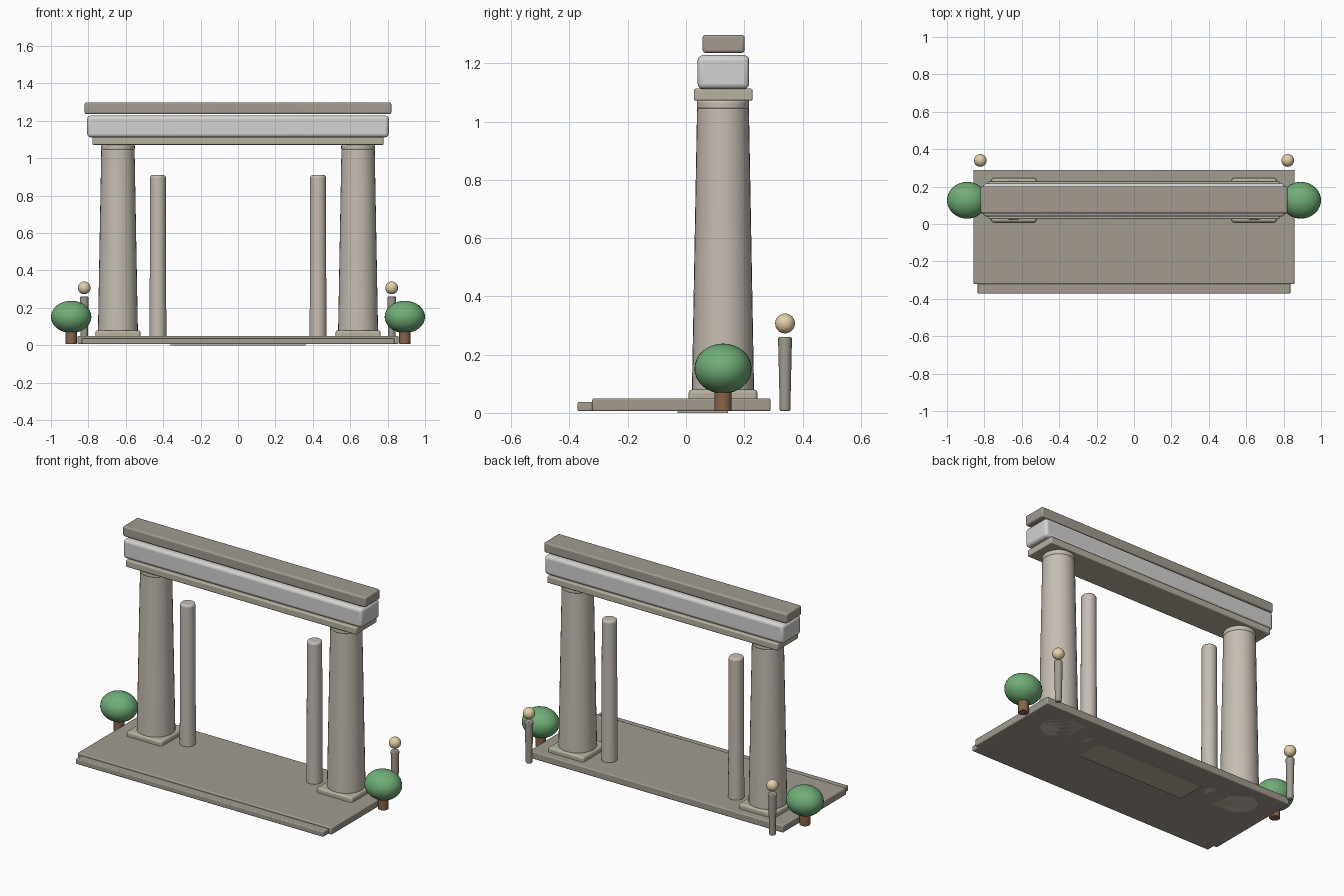
import bpy, math

if "Cube" in bpy.data.objects:
    bpy.data.objects.remove(bpy.data.objects["Cube"])

def mat(name, rgb):
    m = bpy.data.materials.new(name)
    m.diffuse_color = (*rgb, 1)
    m.use_nodes = True
    m.node_tree.nodes["Principled BSDF"].inputs["Base Color"].default_value = m.diffuse_color
    return m

STONE = mat("stone", (0.56, 0.51, 0.45))
DARK = mat("dark_stone", (0.36, 0.33, 0.28))
TRIM = mat("trim_stone", (0.48, 0.44, 0.35))
PALE = mat("pale_stone", (0.66, 0.65, 0.63))
GREEN = mat("foliage", (0.16, 0.42, 0.18))
BARK = mat("bark", (0.25, 0.13, 0.06))
GLOW = mat("lamp_glass", (0.78, 0.62, 0.38))
Z0 = 0.006   # underside of most parts
YC = 0.127   # centre line of the gateway

def finish(o, name, m, bevel=0.0, segments=3):
    o.name = name
    o.data.materials.append(m)
    if bevel:
        b = o.modifiers.new("bevel", 'BEVEL')
        b.width, b.segments, b.limit_method = bevel, segments, 'ANGLE'
    bpy.ops.object.shade_smooth_by_angle(angle=math.radians(40))
    return o

def box(name, x0, x1, y0, y1, z0, z1, m, bevel=0.008):
    bpy.ops.mesh.primitive_cube_add(size=1, location=((x0+x1)/2, (y0+y1)/2, (z0+z1)/2))
    o = bpy.context.object
    o.scale = (x1-x0, y1-y0, z1-z0)
    bpy.ops.object.transform_apply(location=False, rotation=False, scale=True)
    return finish(o, name, m, bevel)

def shaft(name, x, y, z0, z1, r0, r1, m, bevel=0.006):
    bpy.ops.mesh.primitive_cone_add(vertices=32, radius1=r0, radius2=r1, depth=z1-z0,
                                    location=(x, y, (z0+z1)/2))
    return finish(bpy.context.object, name, m, bevel)

def ball(name, x, y, z, r, m):
    bpy.ops.mesh.primitive_uv_sphere_add(segments=32, ring_count=16, radius=1, location=(x, y, z))
    bpy.context.object.scale = r
    bpy.ops.object.transform_apply(location=False, rotation=False, scale=True)
    return finish(bpy.context.object, name, m)

# Platform, front step and the plate set into the underside
box("platform", -0.858, 0.858, -0.322, 0.29, Z0, 0.05, DARK, 0.006)
box("front_step", -0.836, 0.836, -0.372, -0.29, Z0, 0.038, DARK, 0.005)
box("threshold_plate", -0.36, 0.36, -0.03, 0.145, 0.0, 0.03, TRIM, 0)

# Entablature: three stacked beams
box("lower_beam", -0.778, 0.778, 0.027, 0.229, 1.072, 1.113, TRIM, 0.006)
box("frieze_beam", -0.806, 0.806, 0.04, 0.217, 1.112, 1.228, PALE, 0.018)
box("top_beam", -0.82, 0.82, 0.057, 0.201, 1.236, 1.298, DARK, 0.01)

for side, s in (("left", -1), ("right", 1)):
    # Main column with square plinth and neck ring
    cx = s * 0.642
    box(side + "_column_base", cx-0.12, cx+0.12, YC-0.118, YC+0.118, Z0, 0.08, TRIM, 0.012)
    shaft(side + "_column", cx, YC, Z0, 1.05, 0.108, 0.089, STONE, 0.008)
    shaft(side + "_column_neck", cx, YC, 1.042, 1.075, 0.09, 0.09, STONE, 0.009)

    # Slim inner pillar
    shaft(side + "_inner_pillar", s*0.428, YC, Z0, 0.91, 0.045, 0.042, STONE, 0.012)

    # Lamp post behind the platform
    shaft(side + "_lamp_post", s*0.822, 0.34, Z0, 0.26, 0.018, 0.024, DARK, 0.005)
    ball(side + "_lamp", s*0.822, 0.34, 0.307, (0.034, 0.034, 0.034), GLOW)

    # Round shrub
    shaft(side + "_shrub_trunk", s*0.892, YC, Z0, 0.11, 0.03, 0.03, BARK, 0.004)
    ball(side + "_shrub_crown", s*0.892, YC, 0.152, (0.108, 0.098, 0.086), GREEN)
